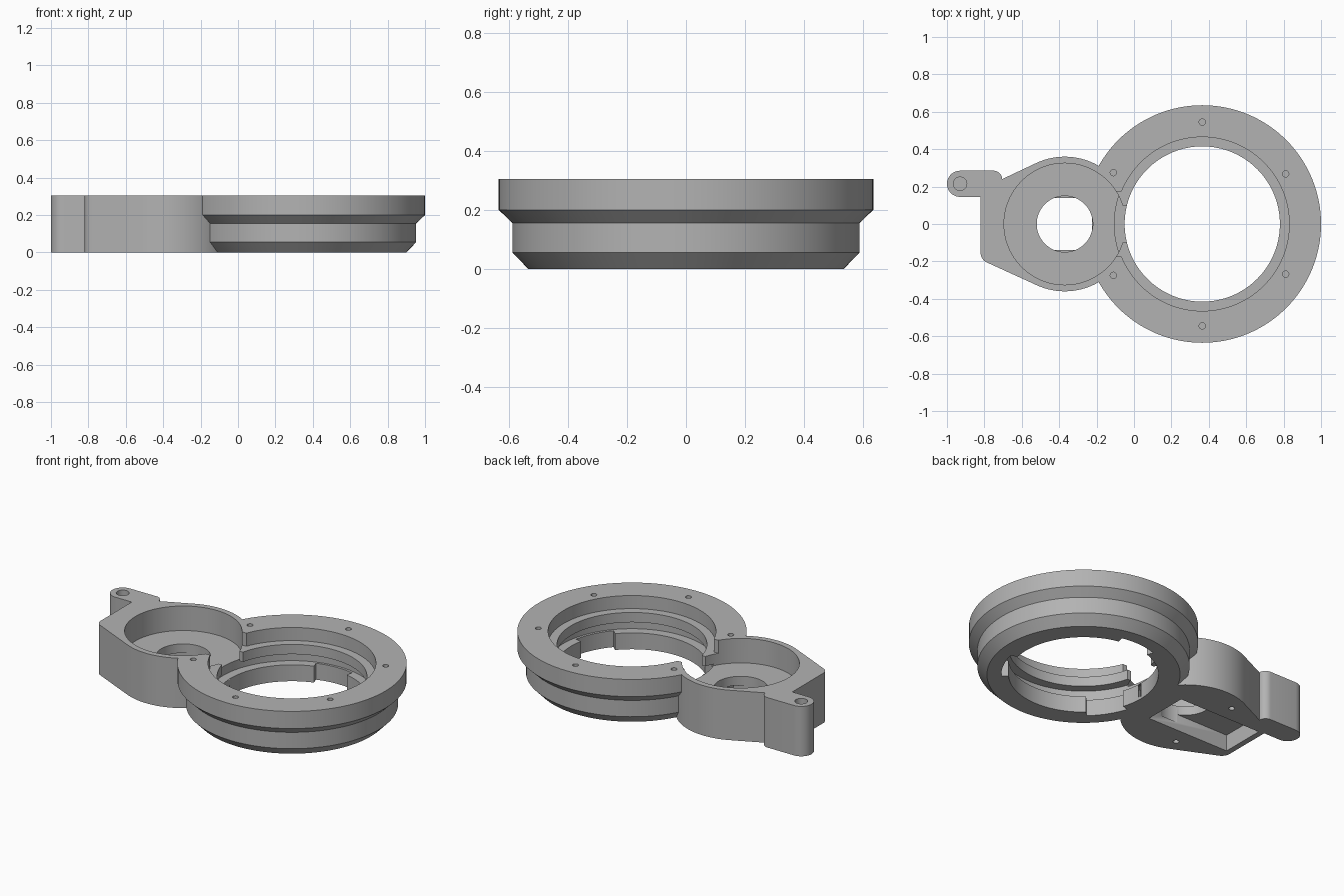
import bpy, bmesh
from math import cos, sin, radians, pi

cube = bpy.data.objects.get("Cube")
if cube:
    bpy.data.objects.remove(cube, do_unlink=True)

H = 0.305                 # overall height
RING = (0.365, 0)         # ring centre
CUP = (-0.37, 0)          # round pocket centre

grey = bpy.data.materials.new("plain grey")
grey.use_nodes = True
color = (0.45, 0.45, 0.45, 1)
grey.diffuse_color = color
grey.node_tree.nodes["Principled BSDF"].inputs["Base Color"].default_value = color


def arc(c, r, a0, a1, n):
    """Points along an arc, angles in degrees."""
    steps = [radians(a0 + (a1 - a0) * i / n) for i in range(n + 1)]
    return [(c[0] + r * cos(a), c[1] + r * sin(a)) for a in steps]


def circle(c, r, n=96):
    return arc(c, r, 0, 360, n)[:-1]


def box(x0, x1, y):
    return [(x0, -y), (x1, -y), (x1, y), (x0, y)]


def loft(name, loops):
    """Closed solid through matching loops of 3D points."""
    bm = bmesh.new()
    rows = [[bm.verts.new(p) for p in loop] for loop in loops]
    n = len(rows[0])
    for a, b in zip(rows, rows[1:]):
        for i in range(n):
            j = (i + 1) % n
            bm.faces.new((a[i], a[j], b[j], b[i]))
    bm.faces.new(rows[0][::-1])
    bm.faces.new(rows[-1])
    bmesh.ops.recalc_face_normals(bm, faces=bm.faces)
    me = bpy.data.meshes.new(name)
    bm.to_mesh(me)
    bm.free()
    me.materials.append(grey)
    ob = bpy.data.objects.new(name, me)
    bpy.context.collection.objects.link(ob)
    return ob


def prism(name, pts, z0, z1):
    return loft(name, [[(x, y, z) for x, y in pts] for z in (z0, z1)])


def combine(target, tool, operation):
    mod = target.modifiers.new(operation.lower(), 'BOOLEAN')
    mod.operation, mod.object, mod.solver = operation, tool, 'EXACT'
    bpy.context.view_layer.objects.active = target
    bpy.ops.object.modifier_apply(modifier=mod.name)
    bpy.data.objects.remove(tool, do_unlink=True)


def cut(pts, z0, z1):
    combine(body, prism("cutter", pts, z0, z1), 'DIFFERENCE')


# Stepped and bevelled ring blank
profile = [(0.535, 0), (0.588, 0.055), (0.588, 0.155), (0.635, 0.2), (0.635, H)]
body = loft("ring_and_housing",
            [[(x, y, z) for x, y in circle(RING, r, 128)] for r, z in profile])

# Housing outline with tapered flanks and the side ear
outline = arc(CUP, 0.36, -115, 115, 64)
outline += arc((-0.75, 0.24), 0.045, 0, 90, 8)
outline += arc((-0.93, 0.215), 0.07, 90, 270, 20)
outline += [(-0.82, 0.145)]
outline += arc((-0.765, -0.155), 0.055, 180, 245, 8)
combine(body, prism("housing", outline, 0, H), 'UNION')

# Ring bore, upper recess, inner groove and three bayonet entry gaps
cut(circle(RING, 0.415, 128), -0.1, 0.5)
cut(circle(RING, 0.465, 128), 0.225, 0.5)
cut(circle(RING, 0.47, 128), 0.1, 0.165)
for mid in (-27, 93, 213):
    sector = (arc(RING, 0.455, mid - 15, mid + 15, 12)
              + arc(RING, 0.38, mid + 15, mid - 15, 12))
    cut(sector, -0.1, 0.13)

# Round pocket, its centre hole and the rectangular pocket underneath
cut(circle(CUP, 0.325), 0.155, 0.5)
cut(circle(CUP, 0.15, 64), 0.05, 0.2)
cut(box(-0.785, -0.225, 0.138), -0.1, 0.1)

# Stepped passage between pocket and ring
cut(box(-0.15, 0.02, 0.175), 0.225, 0.5)
cut(box(-0.15, 0.02, 0.1), 0.155, 0.5)

# Screw holes: ring top, ear top and housing underside
for a, r in ((90, 0.545), (-90, 0.545), (31, 0.52), (-31, 0.52),
             (150, 0.549), (-150, 0.549)):
    a = radians(a)
    spot = (RING[0] + r * cos(a), RING[1] + r * sin(a))
    cut(circle(spot, 0.017, 20), 0.2, 0.5)
cut(circle((-0.93, 0.215), 0.036, 32), 0.15, 0.5)
for y in (-0.24, 0.24):
    cut(circle((-0.505, y), 0.017, 20), -0.1, 0.08)

# Smooth curved walls, crisp edges
bpy.ops.object.select_all(action='DESELECT')
body.select_set(True)
bpy.context.view_layer.objects.active = body
bpy.ops.object.shade_smooth_by_angle(angle=pi / 6)
